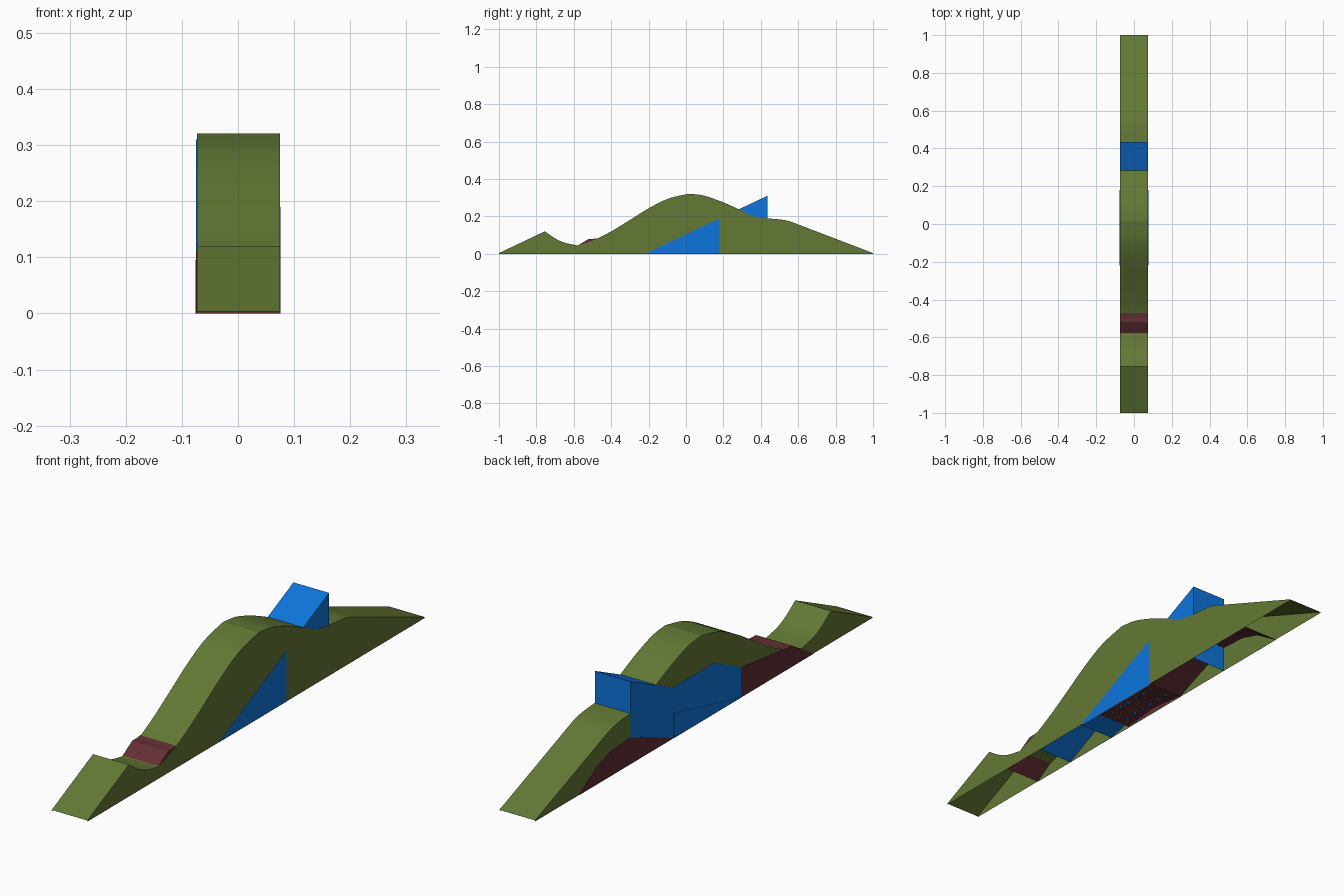
import bpy, bmesh, math
from mathutils import Vector

if "Cube" in bpy.data.objects:
    bpy.data.objects.remove(bpy.data.objects["Cube"])


def mat(name, col):
    m = bpy.data.materials.new(name)
    m.diffuse_color = (*col, 1)
    m.use_nodes = True
    m.node_tree.nodes["Principled BSDF"].inputs["Base Color"].default_value = m.diffuse_color
    return m


GREEN = mat("olive_green", (0.125, 0.19, 0.035))
BLUE = mat("bright_blue", (0.004, 0.18, 0.72))
RED = mat("dark_red", (0.125, 0.029, 0.034))


def finish(name, bm, m):
    me = bpy.data.meshes.new(name)
    bm.to_mesh(me)
    bm.free()
    ob = bpy.data.objects.new(name, me)
    me.materials.append(m)
    bpy.context.collection.objects.link(ob)
    return ob


def smooth(pts, n=5):
    """Catmull-Rom curve through 2D points."""
    p = [Vector(q) for q in pts]
    p = [2 * p[0] - p[1]] + p + [2 * p[-1] - p[-2]]
    out = []
    for i in range(1, len(p) - 2):
        a, b, c, d = p[i - 1:i + 3]
        for k in range(n):
            t = k / n
            out.append(tuple(0.5 * (2 * b + (c - a) * t + (2 * a - 5 * b + 4 * c - d) * t * t
                                    + (3 * b - a - 3 * c + d) * t ** 3)))
    return out + [tuple(pts[-1])]


def ramp_shell(name, top, x0, x1, m):
    """Hollow ramp, open underneath: top strip plus two side walls down to z = 0."""
    bm = bmesh.new()
    rows = []
    for y, z in top:
        rows.append([bm.verts.new((x, y, h)) for x in (x0, x1) for h in (z, 0)])
    for a, b in zip(rows, rows[1:]):
        bm.faces.new((a[0], a[2], b[2], b[0]))
        bm.faces.new((a[0], b[0], b[1], a[1]))
        bm.faces.new((a[2], a[3], b[3], b[2]))
    bmesh.ops.remove_doubles(bm, verts=bm.verts, dist=1e-5)
    bmesh.ops.recalc_face_normals(bm, faces=bm.faces)
    return finish(name, bm, m)


# Main rolling course
valley = smooth([(-.755, .12), (-.7, .083), (-.65, .06), (-.58, .045)])
hump = smooth([(-.58, .045), (-.5, .07), (-.4, .12), (-.3, .181), (-.2, .243), (-.1, .293),
               (0, .318), (.03, .32), (.1, .31), (.2, .275), (.3, .23), (.35, .205),
               (.4, .193), (.5, .184), (.55, .175), (.6, .157)])
ramp_shell("rolling_course", [(-1, .004)] + valley + hump[1:] + [(1, .004)], -.0735, .075, GREEN)

# Tall blue kicker with a rear wall
ramp_shell("tall_kicker", [(-.46, 0), (-.06, .19), (.18, .19), (.435, .31), (.435, 0)],
           -.0745, .0735, BLUE)

# Blue wedge visible on the right wall
ramp_shell("right_wedge", [(-.22, 0), (.18, .19), (.18, 0)], .068, .0757, BLUE)

# Low blue wedge visible on the left wall
ramp_shell("low_wedge", [(-.22, 0), (.18, .095), (.18, 0)], -.0757, .07, BLUE)

# Red bump and red roll-down ramp
ramp_shell("front_bump", [(-.65, 0), (-.575, .047), (-.52, .08), (-.495, .08), (-.22, .112),
                          (-.22, 0)], -.0752, .0738, RED)
ramp_shell("rear_rolldown", [(.18, 0), (.3, .05), (.435, .1), (.55, .092), (.63, .068), (.74, 0)],
           -.0750, .0738, RED)

# Red underside panel
ramp_shell("underside_panel", [(-.12, .004), (.03, .02), (.18, .004)], -.072, .072, RED)

# Small blue studs on the underside
bm = bmesh.new()
for i in range(6):
    for x in (-.035, .035):
        r = bmesh.ops.create_cone(bm, cap_ends=True, segments=8, radius1=.005, radius2=.005, depth=.012)
        bmesh.ops.translate(bm, verts=r["verts"], vec=(x, -.08 + i * .045, .008))
finish("underside_studs", bm, BLUE)
